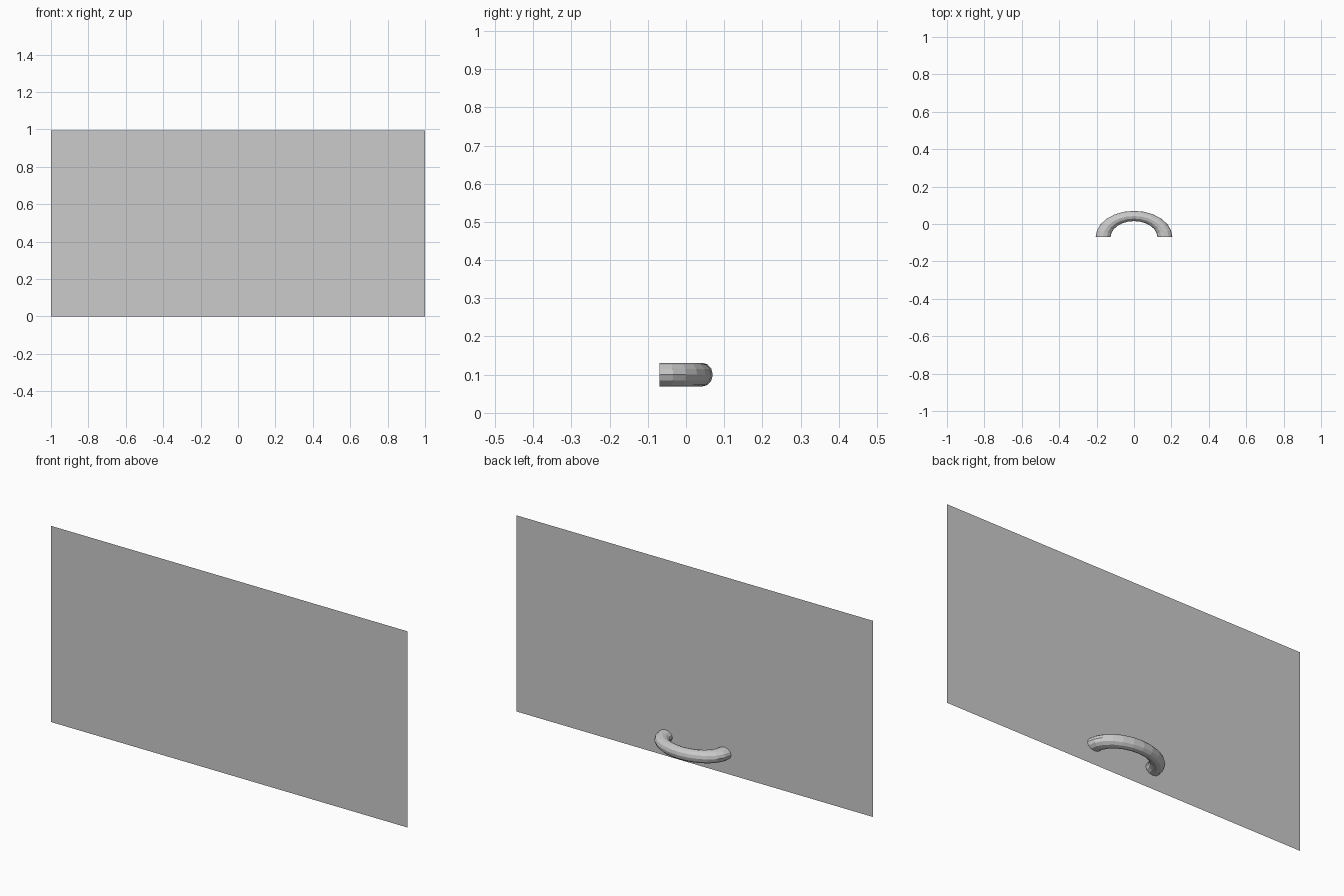
import bpy, bmesh
from math import sin, cos, pi

if "Cube" in bpy.data.objects:
    bpy.data.objects.remove(bpy.data.objects["Cube"])

PANEL_Y = -0.07
HEIGHT = 0.995


def make_object(name, bm):
    mesh = bpy.data.meshes.new(name)
    bm.to_mesh(mesh)
    bm.free()
    obj = bpy.data.objects.new(name, mesh)
    bpy.context.collection.objects.link(obj)
    return obj


# Panel: a single upright sheet
bm = bmesh.new()
corners = [(-1, 0), (1, 0), (1, HEIGHT), (-1, HEIGHT)]
bm.faces.new([bm.verts.new((x, PANEL_Y, z)) for x, z in corners])
make_object("panel", bm)

# Handle: half of a flattened ring, open where it meets the panel
STEPS, SIDES = 12, 12
MAJOR, MINOR = 0.165, 0.04
SCALE_Y, SCALE_Z = 0.683, 0.775
bm = bmesh.new()
rings = []
for i in range(STEPS + 1):
    a = pi * i / STEPS
    ring = []
    for j in range(SIDES):
        b = 2 * pi * j / SIDES
        r = MAJOR + MINOR * cos(b)
        ring.append(bm.verts.new((r * cos(a),
                                  PANEL_Y + r * sin(a) * SCALE_Y,
                                  0.1 + MINOR * sin(b) * SCALE_Z)))
    rings.append(ring)
for r0, r1 in zip(rings, rings[1:]):
    for j in range(SIDES):
        k = (j + 1) % SIDES
        bm.faces.new((r0[j], r1[j], r1[k], r0[k]))
bmesh.ops.recalc_face_normals(bm, faces=bm.faces)
make_object("handle", bm)
